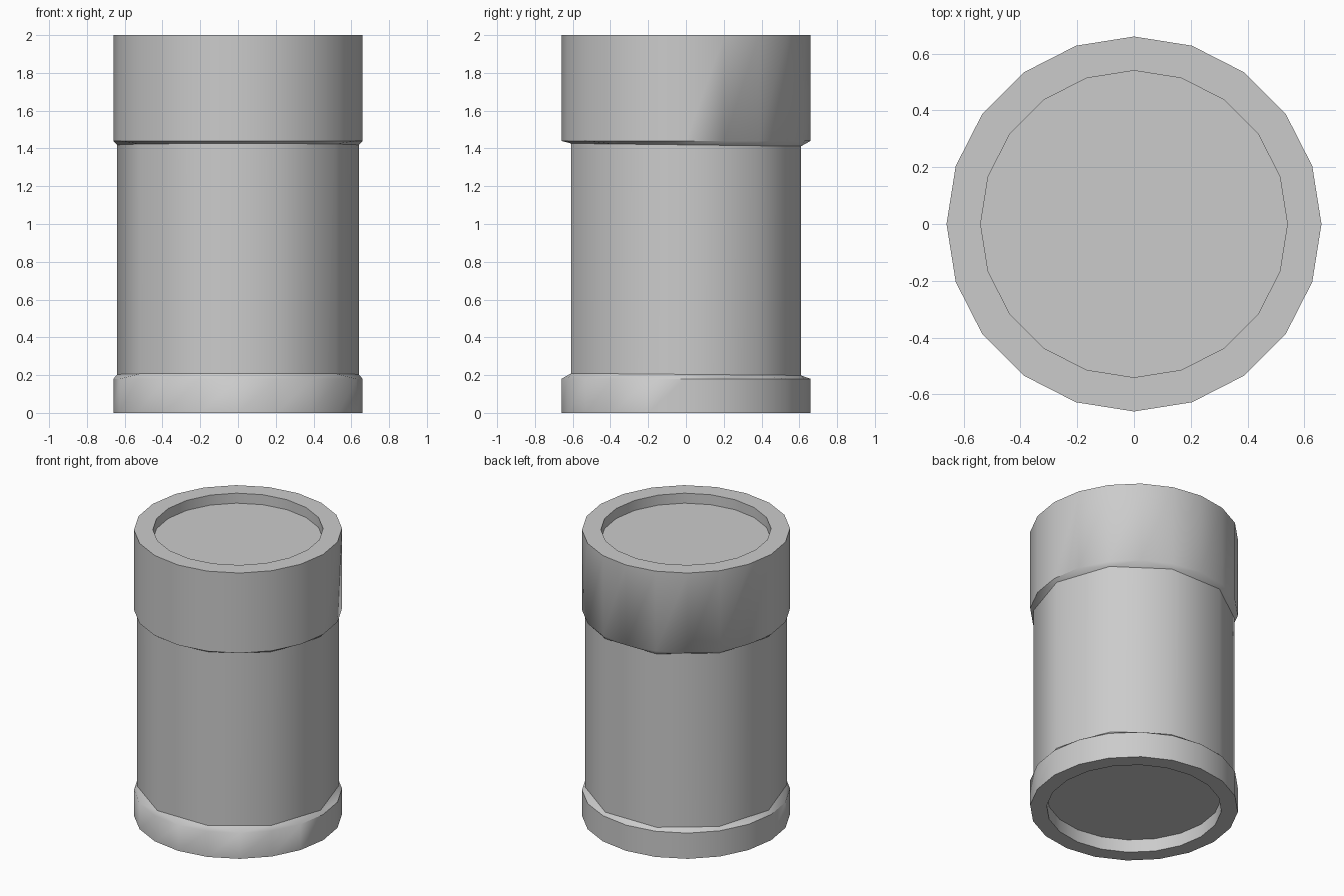
import bpy, bmesh, math

if "Cube" in bpy.data.objects:
    bpy.data.objects.remove(bpy.data.objects["Cube"])

bm = bmesh.new()


def ring(n, r, z, slope=0.0):
    """Ring of n points; slope tilts it slightly front to back."""
    pts = []
    for i in range(n):
        a = 2 * math.pi * i / n
        x, y = r * math.cos(a), r * math.sin(a)
        pts.append(bm.verts.new((x, y, z + slope * y)))
    return pts


def band(a, b):
    """Quads between two rings with equal counts."""
    n = len(a)
    for i in range(n):
        j = (i + 1) % n
        bm.faces.new((a[i], a[j], b[j], b[i]))


def reduce_band(a, b):
    """Triangles from a 20-sided ring to a 10-sided ring."""
    n = len(b)
    for i in range(n):
        j = (i + 1) % n
        p, q, r = a[2 * i], a[2 * i + 1], a[2 * j]
        bm.faces.new((p, q, b[i]))
        bm.faces.new((q, r, b[j]))
        bm.faces.new((q, b[j], b[i]))


# Lower collar with recessed underside
floor = ring(20, 0.555, 0.09)
lip = ring(20, 0.555, 0.0)
base = ring(20, 0.66, 0.0)
base_top = ring(20, 0.66, 0.18)
bm.faces.new(floor)
band(floor, lip)
band(lip, base)
band(base, base_top)

# Ten-sided body, with narrow sloping ledges to both collars
body_low = ring(10, 0.64, 0.204, -0.009)
body_high = ring(10, 0.64, 1.419, -0.012)
reduce_band(base_top, body_low)
band(body_low, body_high)

# Upper collar with recessed top
cap_low = ring(20, 0.66, 1.44)
cap_top = ring(20, 0.66, 2.0)
cap_lip = ring(20, 0.54, 2.0)
cap_floor = ring(20, 0.54, 1.93)
reduce_band(cap_low, body_high)
band(cap_low, cap_top)
band(cap_top, cap_lip)
band(cap_lip, cap_floor)
bm.faces.new(cap_floor)

bmesh.ops.recalc_face_normals(bm, faces=bm.faces)
mesh = bpy.data.meshes.new("canister")
bm.to_mesh(mesh)
bm.free()
obj = bpy.data.objects.new("canister", mesh)
bpy.context.collection.objects.link(obj)

# Smooth round sides, sharp rims
bpy.context.view_layer.objects.active = obj
obj.select_set(True)
bpy.ops.object.shade_smooth_by_angle(angle=math.radians(38))
